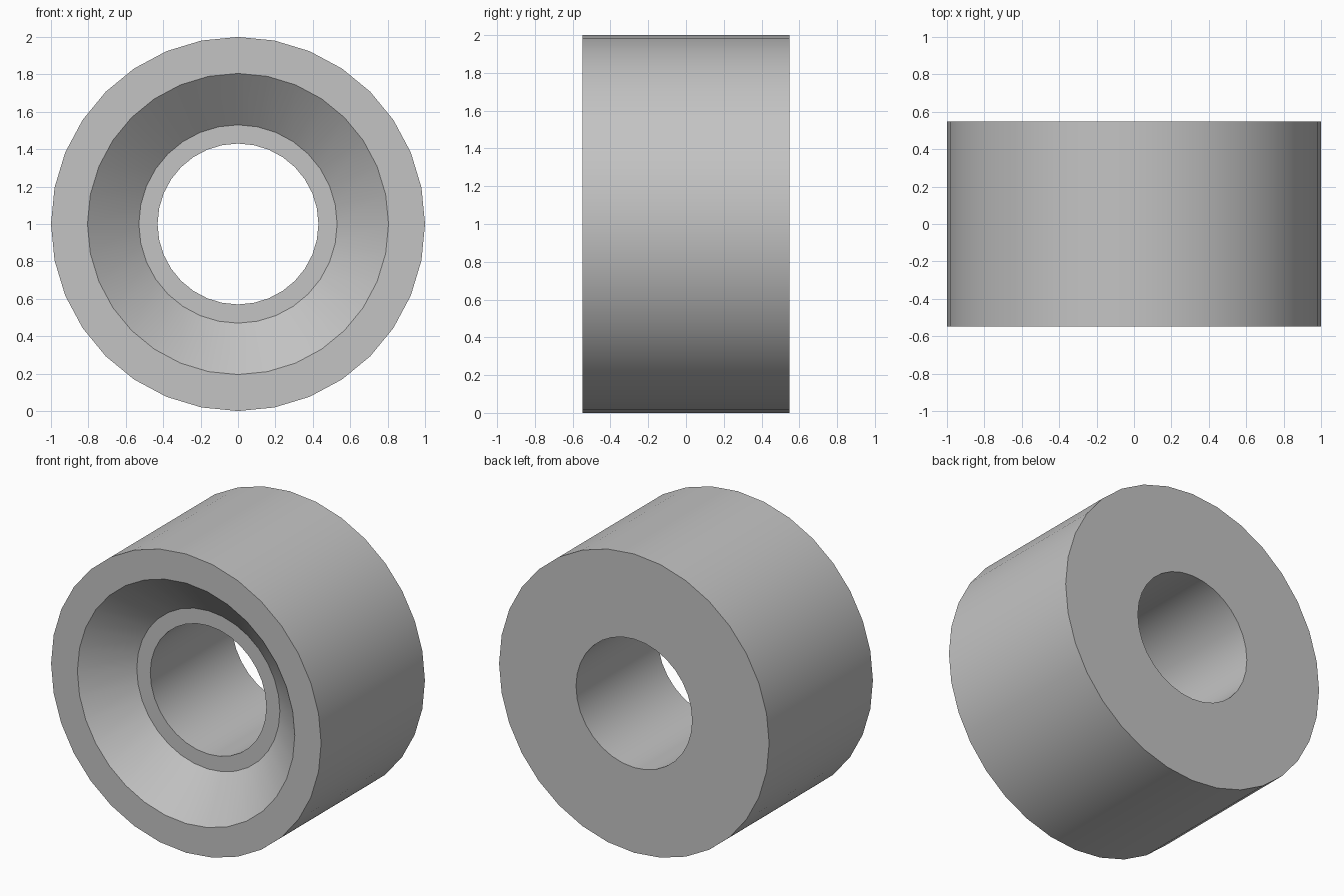
import bpy
import bmesh
from math import cos, sin, tau

default = bpy.data.objects.get("Cube")
if default:
    bpy.data.objects.remove(default, do_unlink=True)

SIDES = 32
HALF = 0.549      # half the bushing length
SEAT = 0.235      # depth of the conical recess

# Closed profile as (radius, y): outer wall, back face, bore, seat ledge, cone
PROFILE = [(1.0, -HALF), (1.0, HALF), (0.43, HALF),
           (0.43, SEAT - HALF), (0.53, SEAT - HALF), (0.805, -HALF)]

# Plain grey
grey = bpy.data.materials.new("plain_grey")
grey.use_nodes = True
colour = (0.55, 0.55, 0.55, 1.0)
grey.diffuse_color = colour
grey.node_tree.nodes["Principled BSDF"].inputs["Base Color"].default_value = colour

# Bushing: the profile turned around the y axis
bm = bmesh.new()
rings = []
for i in range(SIDES):
    a = tau * i / SIDES
    rings.append([bm.verts.new((r * cos(a), y, 1 + r * sin(a))) for r, y in PROFILE])
for i, ring in enumerate(rings):
    following = rings[(i + 1) % SIDES]
    for j in range(len(PROFILE)):
        k = (j + 1) % len(PROFILE)
        bm.faces.new((ring[j], ring[k], following[k], following[j]))
bmesh.ops.recalc_face_normals(bm, faces=bm.faces)
mesh = bpy.data.meshes.new("bushing")
bm.to_mesh(mesh)
bm.free()
mesh.materials.append(grey)
bushing = bpy.data.objects.new("bushing", mesh)
bpy.context.collection.objects.link(bushing)

# Smooth walls with sharp rims
bpy.ops.object.select_all(action="DESELECT")
bushing.select_set(True)
bpy.context.view_layer.objects.active = bushing
bpy.ops.object.shade_smooth_by_angle(angle=0.52)
